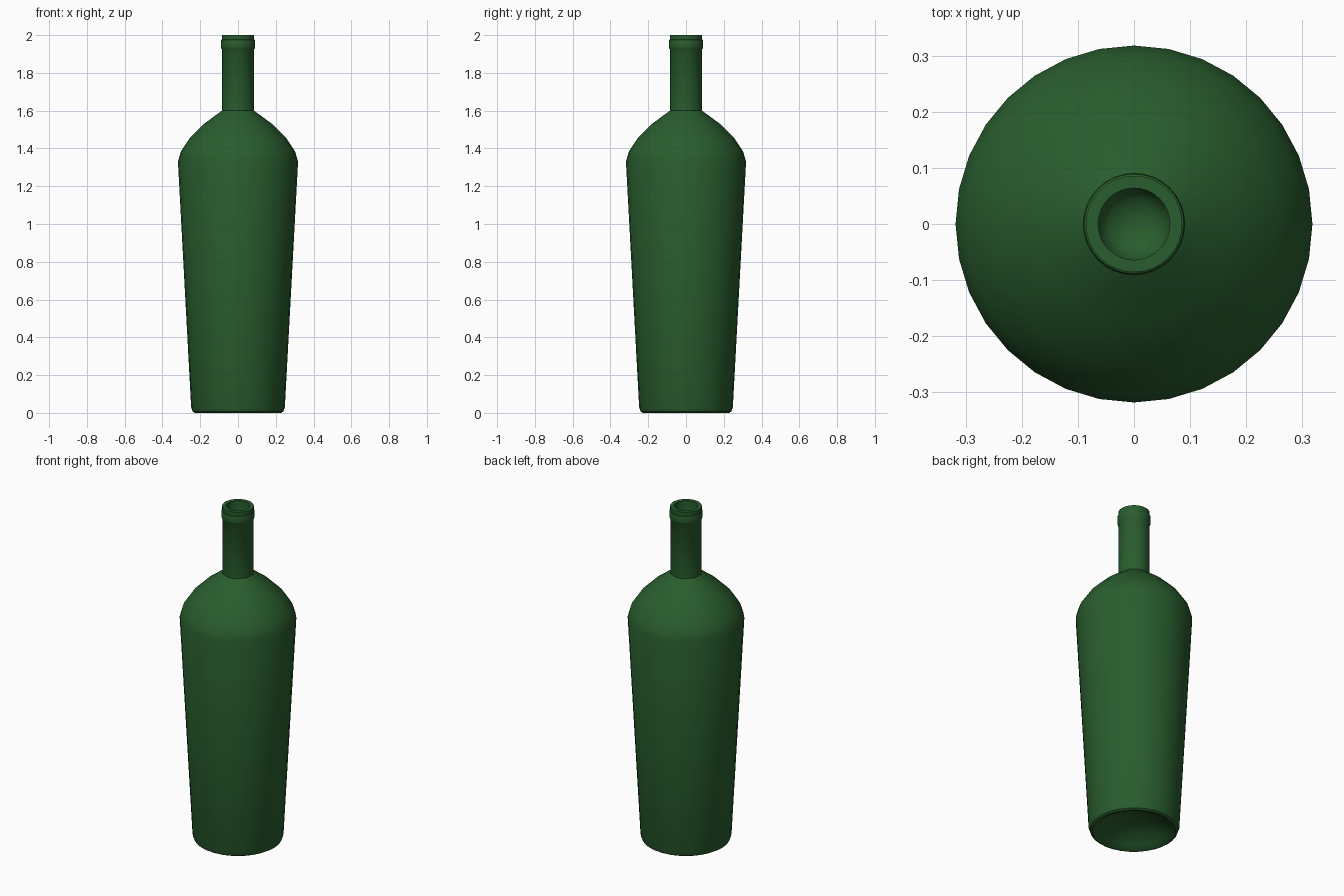
import bpy, bmesh, math

if "Cube" in bpy.data.objects:
    bpy.data.objects.remove(bpy.data.objects["Cube"])

SIDES = 32


def lathe(name, profile, mat):
    """Revolve (radius, z) points around z; zero radius makes a pole."""
    bm = bmesh.new()
    rings = []
    for r, z in profile:
        if r == 0:
            rings.append([bm.verts.new((0, 0, z))] * SIDES)
        else:
            rings.append([bm.verts.new((r * math.cos(2 * math.pi * i / SIDES),
                                        r * math.sin(2 * math.pi * i / SIDES), z))
                          for i in range(SIDES)])
    for a, b in zip(rings, rings[1:]):
        for i in range(SIDES):
            j = (i + 1) % SIDES
            bm.faces.new(dict.fromkeys((a[i], a[j], b[j], b[i])))
    bmesh.ops.recalc_face_normals(bm, faces=bm.faces)
    mesh = bpy.data.meshes.new(name)
    bm.to_mesh(mesh)
    bm.free()
    obj = bpy.data.objects.new(name, mesh)
    bpy.context.collection.objects.link(obj)
    mesh.materials.append(mat)
    bpy.ops.object.select_all(action='DESELECT')
    obj.select_set(True)
    bpy.context.view_layer.objects.active = obj
    bpy.ops.object.shade_smooth_by_angle(angle=math.radians(40))
    return obj


glass = bpy.data.materials.new("green_glass")
glass.diffuse_color = (0.022, 0.11, 0.027, 1)
glass.use_nodes = True
glass.node_tree.nodes["Principled BSDF"].inputs["Base Color"].default_value = glass.diffuse_color

profile = [
    # hollow underside
    (0, 0.08), (0.06, 0.075), (0.13, 0.055), (0.19, 0.022), (0.215, 0.003),
    # foot
    (0.228, 0), (0.24, 0.007), (0.248, 0.03),
    # tapered body and domed shoulder
    (0.318, 1.33), (0.302, 1.385), (0.254, 1.457), (0.18, 1.53), (0.085, 1.60),
    # neck and lip ring
    (0.085, 1.925), (0.089, 1.93), (0.091, 1.94), (0.091, 1.965), (0.089, 1.975),
    (0.086, 1.977), (0.086, 2.0),
    # mouth
    (0.064, 2.0), (0.064, 1.84), (0.045, 1.815), (0, 1.80),
]
lathe("bottle", profile, glass)
